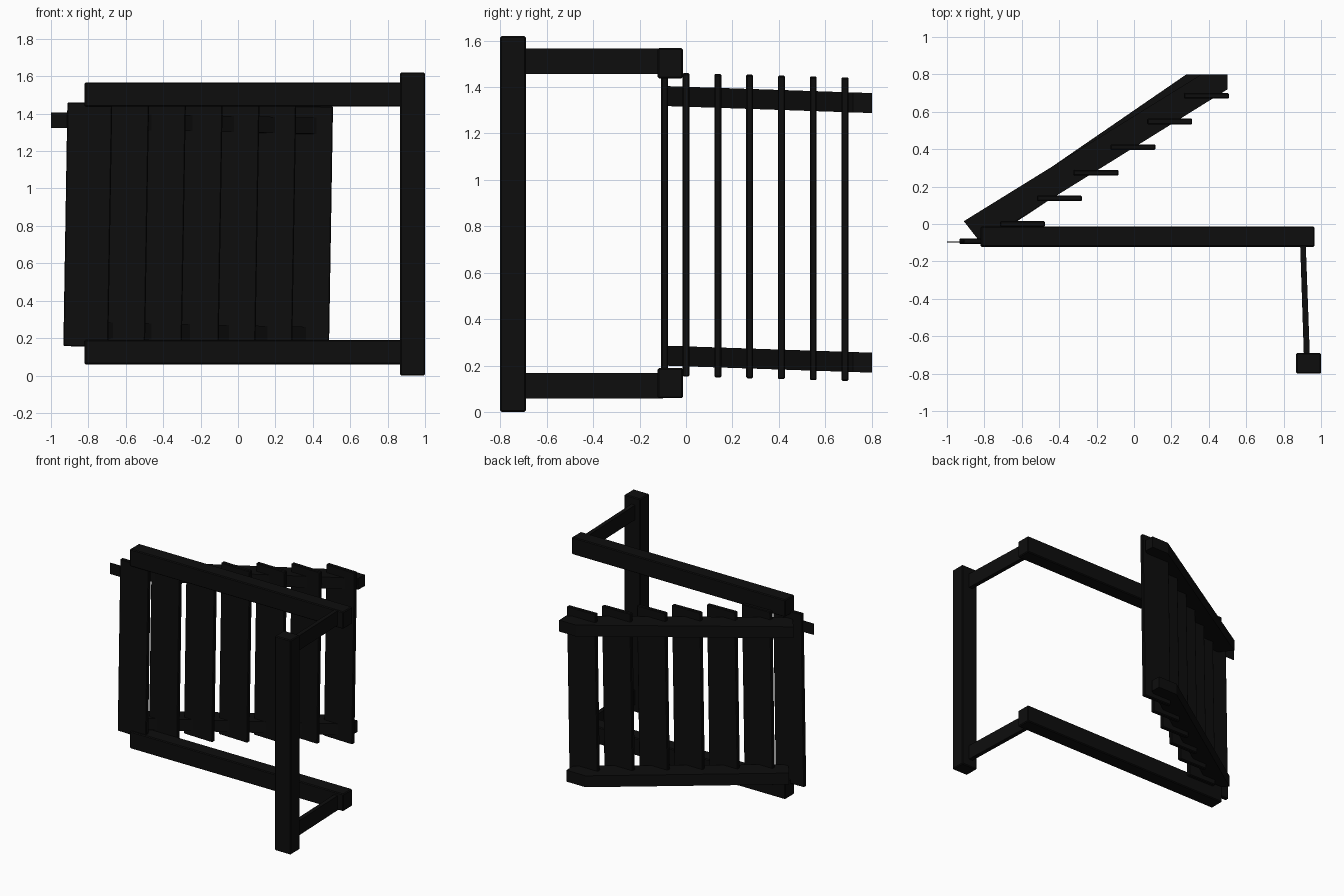
import bpy, bmesh
from mathutils import Matrix
from math import radians

if "Cube" in bpy.data.objects:
    bpy.data.objects.remove(bpy.data.objects["Cube"])

black = bpy.data.materials.new("black_paint")
black.diffuse_color = (0.004, 0.004, 0.004, 1)
black.use_nodes = True
black.node_tree.nodes["Principled BSDF"].inputs["Base Color"].default_value = black.diffuse_color


def prism(name, outline, z0, z1, drop=0.0, bevel=0.0):
    """Extrude an xy outline upwards; drop tilts it down towards +y."""
    bm = bmesh.new()
    face = bm.faces.new([bm.verts.new((x, y, z0)) for x, y in outline])
    ext = bmesh.ops.extrude_face_region(bm, geom=[face])["geom"]
    for v in ext:
        if isinstance(v, bmesh.types.BMVert):
            v.co.z = z1
    for v in bm.verts:
        v.co.z -= drop * v.co.y
    bmesh.ops.recalc_face_normals(bm, faces=bm.faces)
    me = bpy.data.meshes.new(name)
    bm.to_mesh(me)
    bm.free()
    me.materials.append(black)
    ob = bpy.data.objects.new(name, me)
    bpy.context.collection.objects.link(ob)
    if bevel:
        mod = ob.modifiers.new("soft_edges", "BEVEL")
        mod.width, mod.segments = bevel, 1
    return ob


def box(name, x0, x1, y0, y1, z0, z1, bevel=0.006):
    return prism(name, [(x0, y0), (x1, y0), (x1, y1), (x0, y1)], z0, z1, bevel=bevel)


# Upright post
box("post", 0.867, 1.0, -0.8, -0.69, 0.0, 1.62)

# Long fixed rails, and the thin arms joining them to the post
for label, z in (("lower", 0.06), ("upper", 1.437)):
    box(label + "_frame_rail", -0.82, 0.965, -0.122, -0.013, z, z + 0.13)
    az = 0.058 if label == "lower" else 1.455
    prism(label + "_arm", [(0.908, -0.7), (0.94, -0.7), (0.918, -0.1), (0.888, -0.1)],
          az, az + 0.11)

# Sloping rails of the open gate leaf
prism("upper_gate_rail", [(-0.91, 0.015), (-0.82, -0.1), (0.5, 0.72), (0.5, 0.8), (0.36, 0.8)],
      1.315, 1.401, drop=0.034)
prism("lower_gate_rail", [(-0.87, 0.01), (-0.79, -0.095), (0.44, 0.72), (0.44, 0.8), (0.28, 0.8)],
      0.197, 0.283, drop=0.034)
# Thin strap at the hinge end of the upper rail
box("hinge_strap", -1.0, -0.72, -0.1, -0.094, 1.322, 1.405, bevel=0)

# Slats, stepping back along the leaf and leaning slightly
ys = [-0.092, 0.0, 0.137, 0.274, 0.411, 0.548, 0.685]
for i, y in enumerate(ys):
    x = -0.803 + 0.1967 * i
    slat = box("slat_%d" % (i + 1), -0.12, 0.12, -0.015, 0.015, -0.652, 0.652, bevel=0.005)
    lean = Matrix.Rotation(radians(0.95), 4, 'Y')
    slat.matrix_world = Matrix.Translation((x, y, 0.807 - 0.0275 * max(y, 0))) @ lean
